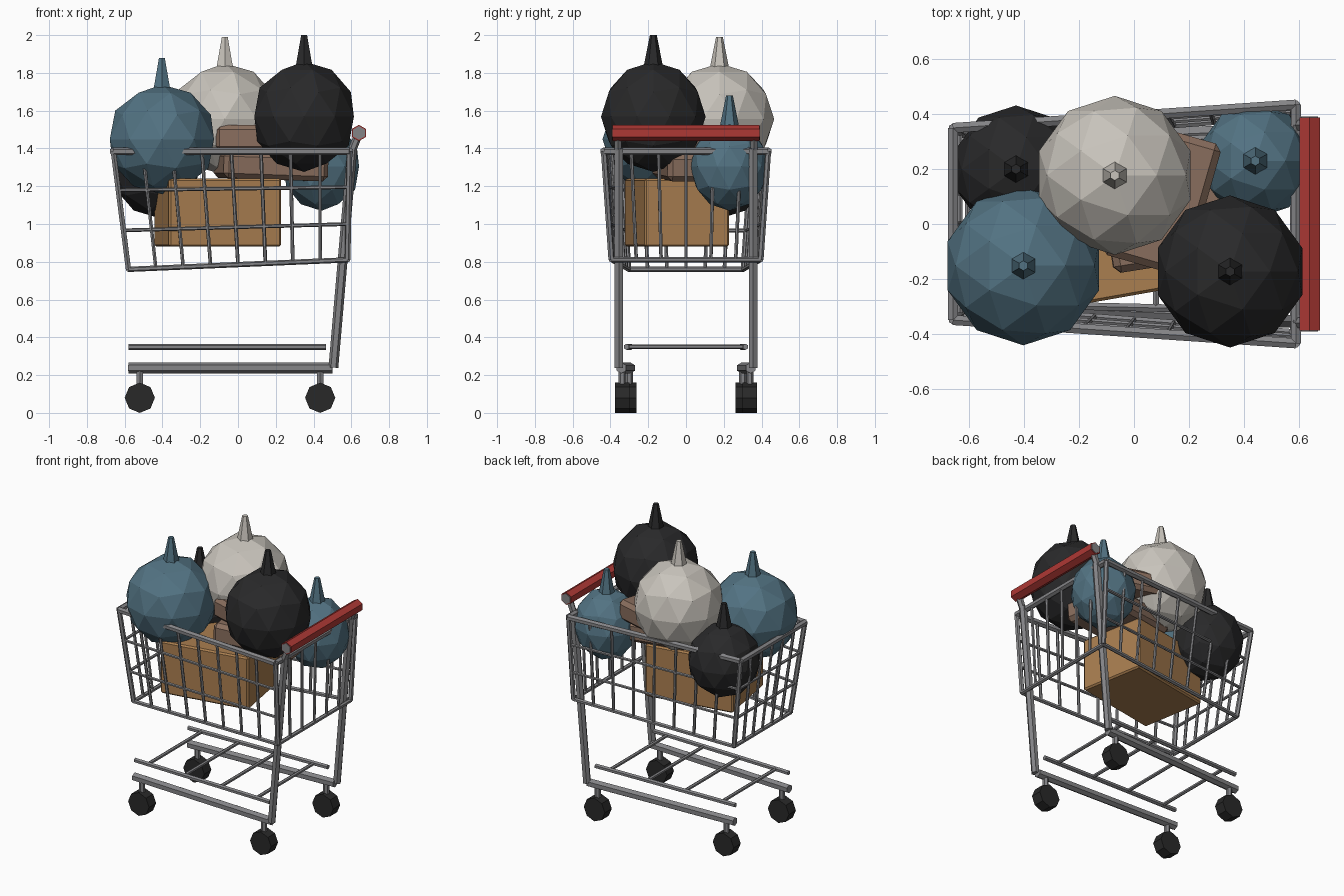
import bpy
from math import radians
from mathutils import Vector

cube = bpy.data.objects.get("Cube")
if cube:
    bpy.data.objects.remove(cube)


def material(name, color):
    m = bpy.data.materials.new(name)
    m.use_nodes = True
    rgba = (*color, 1)
    m.diffuse_color = rgba
    m.node_tree.nodes["Principled BSDF"].inputs["Base Color"].default_value = rgba
    return m


METAL = material("grey metal", (0.23, 0.23, 0.24))
RED = material("red grip", (0.42, 0.04, 0.035))
RUBBER = material("dark rubber", (0.022, 0.022, 0.022))
BLACK = material("black bag", (0.022, 0.022, 0.023))
BLUE = material("blue bag", (0.085, 0.17, 0.225))
WHITE = material("pale bag", (0.58, 0.55, 0.50))
CARD = material("cardboard", (0.40, 0.21, 0.08))
BROWN = material("brown parcel", (0.25, 0.155, 0.11))


def finish(name, mat):
    ob = bpy.context.object
    ob.name = name
    ob.data.materials.append(mat)
    return ob


def rod(name, a, b, r, mat=METAL, sides=6, tip=None):
    """Straight bar between two points, optionally tapered."""
    a, b = Vector(a), Vector(b)
    d = b - a
    bpy.ops.mesh.primitive_cone_add(vertices=sides, radius1=r, radius2=r if tip is None else tip,
                                    depth=d.length, location=(a + b) / 2)
    ob = finish(name, mat)
    ob.rotation_euler = d.to_track_quat("Z", "Y").to_euler()


def box(name, center, size, turn, mat, bevel):
    bpy.ops.mesh.primitive_cube_add(size=1, location=center, rotation=[radians(t) for t in turn])
    ob = finish(name, mat)
    ob.scale = size
    bpy.ops.object.transform_apply(location=False, rotation=False, scale=True)
    mod = ob.modifiers.new("edge", "BEVEL")
    mod.width = bevel
    mod.segments = 1


def bag(name, center, r, height, mat):
    """Faceted round bag with a twisted tip."""
    bpy.ops.mesh.primitive_ico_sphere_add(subdivisions=2, radius=1, location=center)
    finish(name, mat).scale = (r, r, height)
    c = Vector(center)
    rod(name + "_tip", c + Vector((0, 0, height - 0.02)), c + Vector((0, 0, height + 0.14)),
        0.05, mat, 6, 0.018)


# Basket corners: narrow nose at -x, wide end at +x
def corner(end, side, t):
    low = Vector((0.58, 0.395, 0.81)) if end > 0 else Vector((-0.58, 0.305, 0.76))
    top = Vector((0.59, 0.435, 1.385)) if end > 0 else Vector((-0.66, 0.35, 1.385))
    p = low.lerp(top, t)
    p.y *= side
    return p


def panel(name, c0, c1, count, levels):
    """Wire wall with thick rims between two basket corners."""
    rod(name + "_top_rim", corner(*c0, 1), corner(*c1, 1), 0.021)
    rod(name + "_bottom_rim", corner(*c0, 0), corner(*c1, 0), 0.014)
    for t in levels:
        rod(name + "_cross_wire", corner(*c0, t), corner(*c1, t), 0.01)
    for i in range(1, count):
        f = i / count
        rod(name + "_wire", corner(*c0, 0).lerp(corner(*c1, 0), f),
            corner(*c0, 1).lerp(corner(*c1, 1), f), 0.01)


LEVELS = (0.33, 0.67)
panel("right_wall", (-1, -1), (1, -1), 8, LEVELS)
panel("left_wall", (-1, 1), (1, 1), 8, LEVELS)
panel("nose_wall", (-1, -1), (-1, 1), 6, LEVELS)
panel("rear_wall", (1, -1), (1, 1), 6, ())
for end in (-1, 1):
    for s in (-1, 1):
        rod("corner_post", corner(end, s, 0), corner(end, s, 1), 0.016)

# Frame, rails and wheels, spreading slightly towards the rear
for s in (-1, 1):
    rod("rear_leg", (0.505, s * 0.355, 0.24), (0.605, s * 0.355, 1.40), 0.026)
    rod("handle_arm", (0.6, s * 0.36, 1.38), (0.64, s * 0.36, 1.48), 0.022)
    rod("base_rail", (-0.58, s * 0.295, 0.238), (0.5, s * 0.342, 0.238), 0.029)
    rod("rack_rail", (-0.58, s * 0.29, 0.35), (0.465, s * 0.315, 0.35), 0.016)
    for x, y in ((-0.52, 0.3), (0.435, 0.338)):
        rod("caster_stem", (x, s * y, 0.1), (x, s * y, 0.235), 0.019)
        rod("wheel", (x, s * (y - 0.038), 0.08), (x, s * (y + 0.038), 0.08), 0.08, RUBBER, 8)

# Lower rack bars
for i in range(4):
    x = -0.48 + i * 0.28
    rod("rack_bar", (x, -0.3, 0.35), (x, 0.3, 0.35), 0.012)

# Handle with metal end caps
rod("handle_grip", (0.64, -0.388, 1.482), (0.64, 0.388, 1.482), 0.043, RED)
for s in (-1, 1):
    rod("handle_cap", (0.64, s * 0.38, 1.482), (0.64, s * 0.392, 1.482), 0.036)

# Load: boxes
box("cardboard_box", (-0.107, -0.047, 1.06), (0.605, 0.455, 0.36), (0, 0, 10), CARD, 0.01)
box("lower_parcel", (0.175, 0.05, 1.305), (0.56, 0.38, 0.14), (0, 2, 9), BROWN, 0.025)
box("upper_parcel", (0.1, 0.09, 1.455), (0.32, 0.5, 0.14), (0, 0, -16), BROWN, 0.025)

# Load: bags
bag("front_blue_bag", (-0.403, -0.152, 1.448), 0.29, 0.29, BLUE)
bag("pale_bag", (-0.07, 0.177, 1.555), 0.29, 0.295, WHITE)
bag("front_black_bag", (0.35, -0.173, 1.568), 0.277, 0.292, BLACK)
bag("back_black_bag", (-0.43, 0.2, 1.28), 0.232, 0.245, BLACK)
bag("back_blue_bag", (0.442, 0.23, 1.305), 0.209, 0.235, BLUE)
